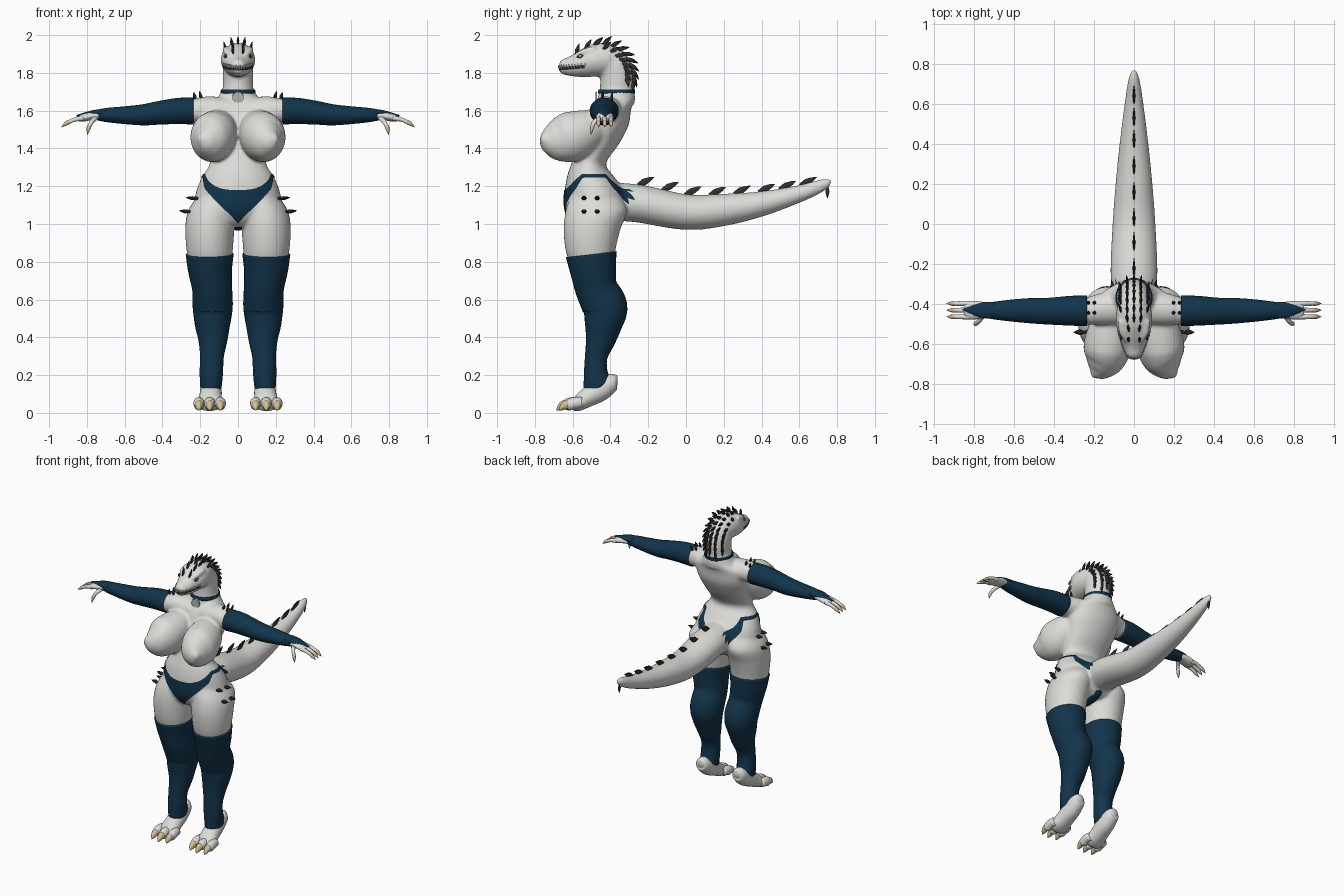
import bpy, bmesh, math
from mathutils import Vector as V
from mathutils.bvhtree import BVHTree

if "Cube" in bpy.data.objects:
    bpy.data.objects.remove(bpy.data.objects["Cube"])


def material(name, rgb):
    m = bpy.data.materials.new(name)
    m.use_nodes = True
    m.diffuse_color = (*rgb, 1)
    bsdf = m.node_tree.nodes["Principled BSDF"]
    bsdf.inputs["Base Color"].default_value = (*rgb, 1)
    bsdf.inputs["Roughness"].default_value = 0.7
    return m


SKIN = material("pale_skin", (0.72, 0.72, 0.69))
CLOTH = material("navy_cloth", (0.006, 0.034, 0.07))
SPIKE = material("charcoal_spike", (0.03, 0.03, 0.032))
CLAW = material("tan_claw", (0.66, 0.52, 0.3))
TAG = material("grey_metal", (0.45, 0.45, 0.45))


def spline(rows, i, t):
    a, b, c, d = (rows[max(0, min(len(rows) - 1, i + k))] for k in (-1, 0, 1, 2))
    return [q + 0.5 * t * (r - p + t * (2 * p - 5 * q + 4 * r - s + t * (3 * (q - r) + s - p)))
            for p, q, r, s in zip(a, b, c, d)]


def loft(bm, rows, side=(1, 0, 0), axis=None, n=32, steps=5):
    """Tube through rows of (x, y, z, radius along side, other radius)."""
    pts = [spline(rows, i, k / steps) for i in range(len(rows) - 1) for k in range(steps)]
    pts.append(list(rows[-1]))
    rings = []
    for i, p in enumerate(pts):
        t = V(axis) if axis else V(pts[min(i + 1, len(pts) - 1)][:3]) - V(pts[max(i - 1, 0)][:3])
        t.normalize()
        u = V(side) - t * V(side).dot(t)
        u.normalize()
        v = t.cross(u)
        ru, rv = max(p[3], 0.0008), max(p[4], 0.0008)
        rings.append([bm.verts.new(V(p[:3]) + u * ru * math.cos(a) + v * rv * math.sin(a))
                      for a in (2 * math.pi * k / n for k in range(n))])
    for r, q in zip(rings, rings[1:]):
        for k in range(n):
            bm.faces.new((r[k], r[(k + 1) % n], q[(k + 1) % n], q[k]))
    bm.faces.new(rings[0])
    bm.faces.new(rings[-1])


def finish(bm, name, mat, smooth=True):
    bmesh.ops.recalc_face_normals(bm, faces=bm.faces[:])
    me = bpy.data.meshes.new(name)
    bm.to_mesh(me)
    bm.free()
    me.materials.append(mat)
    for p in me.polygons:
        p.use_smooth = smooth
    ob = bpy.data.objects.new(name, me)
    bpy.context.scene.collection.objects.link(ob)
    return ob


def mirrored(rows, s):
    return [(s * r[0], *r[1:]) for r in rows]


def spike(bm, base, direction, length, w, h):
    d = V(direction).normalized()
    b = V(base) - d * 0.008
    side = (1, 0, 0) if abs(d.x) < 0.7 else (0, 1, 0)
    rows = [(*(b + d * length * f), w * k, h * k) for f, k in ((0, 0.5), (0.4, 1), (0.75, 0.6), (1, 0))]
    loft(bm, rows, side, d, 6, 1)


# Body: torso, head, tail, thighs and shoulders fused into one skin
bm = bmesh.new()
torso = [(1.72, -.365, .08, .088), (1.66, -.37, .115, .1), (1.61, -.395, .18, .105),
         (1.52, -.42, .185, .115), (1.42, -.465, .162, .108), (1.32, -.515, .15, .092),
         (1.25, -.505, .19, .125), (1.17, -.482, .222, .16), (1.08, -.475, .235, .166),
         (1.02, -.475, .2, .14), (.985, -.475, .1, .1)]
loft(bm, [(0, y, z, a, b) for z, y, a, b in torso], axis=(0, 0, -1))
neck = [(1.64, -.37, .1, .1), (1.7, -.368, .082, .09), (1.78, -.365, .08, .09),
        (1.85, -.385, .078, .085), (1.91, -.42, .06, .06)]
loft(bm, [(0, y, z, a, b) for z, y, a, b in neck])
head = [(-.325, 1.865, .03, .03), (-.36, 1.87, .065, .065), (-.43, 1.872, .087, .088),
        (-.5, 1.865, .09, .086), (-.56, 1.85, .074, .072), (-.62, 1.835, .053, .05),
        (-.66, 1.832, .036, .036), (-.672, 1.832, .015, .015)]
loft(bm, [(0, *h) for h in head], axis=(0, -1, 0))
tail = [(-.42, 1.12, .1, .1), (-.25, 1.108, .117, .1), (0, 1.063, .107, .094), (.2, 1.075, .092, .085),
        (.4, 1.107, .072, .066), (.6, 1.16, .047, .045), (.72, 1.205, .028, .032), (.768, 1.23, .008, .012)]
loft(bm, [(0, *t) for t in tail])
for s in (1, -1):
    loft(bm, mirrored([(.11, -.48, 1.15, .1, .13), (.137, -.475, 1.07, .128, .162), (.149, -.498, .97, .13, .15),
                       (.15, -.505, .85, .121, .13), (.147, -.49, .76, .106, .112)], s), axis=(0, 0, -1))
    loft(bm, mirrored([(.05, -.41, 1.6, .09, .07), (.16, -.425, 1.605, .08, .07),
                       (.22, -.433, 1.6, .07, .066), (.29, -.433, 1.6, .066, .062)], s), (0, 1, 0))
    loft(bm, mirrored([(.1, -.46, 1.53, .085, .085), (.115, -.53, 1.495, .112, .115),
                       (.132, -.61, 1.462, .12, .133), (.15, -.68, 1.447, .103, .115), (.175, -.73, 1.445, .065, .075),
                       (.195, -.758, 1.448, .026, .03), (.2, -.768, 1.448, .008, .008)], s))
    # Brow ridge
    loft(bm, mirrored([(.035, -.585, 1.893, .012, .01), (.055, -.54, 1.912, .02, .016),
                       (.062, -.48, 1.925, .02, .018)], s))
raw = finish(bm, "body", SKIN)
rm = raw.modifiers.new("fuse", "REMESH")
rm.mode, rm.voxel_size = "VOXEL", 0.009
sm = raw.modifiers.new("soften", "SMOOTH")
sm.factor, sm.iterations = 0.5, 5
bpy.context.view_layer.update()
baked = bpy.data.meshes.new_from_object(raw.evaluated_get(bpy.context.evaluated_depsgraph_get()))
raw.modifiers.clear()
raw.data = baked
if not baked.materials:
    baked.materials.append(SKIN)
for p in baked.polygons:
    p.use_smooth = True
tree = BVHTree.FromPolygons([v.co for v in baked.vertices], [p.vertices for p in baked.polygons])


def surface(target, outward):
    """Point on the skin found by looking from outside towards target."""
    d = V(outward).normalized()
    hit = tree.ray_cast(V(target) + d * 2, -d)
    return hit[0] if hit[0] else V(target)


# Briefs: a band that widens to a triangle front and back
bm = bmesh.new()
N, M = 96, 8
grid = []
for i in range(N):
    a = 2 * math.pi * i / N
    d = V((.2 * math.sin(a), -.15 * math.cos(a), 0)).normalized()
    t = .205 * abs(math.sin(a))
    top = 1.18 + .085 * min(t / .18, 1) ** 3
    low = min(1.245, max(1.0 + 1.15 * t, 1.245 - (.185 - t) * 2.6))
    grid.append([bm.verts.new(surface((0, -.48, low + (top - low) * k / M), d) + d * .005) for k in range(M + 1)])
for i in range(N):
    for k in range(M):
        quad = (grid[i][k], grid[(i + 1) % N][k], grid[(i + 1) % N][k + 1], grid[i][k + 1])
        if max(v.co.y for v in quad) < -.27:
            bm.faces.new(quad)
bmesh.ops.delete(bm, geom=[v for v in bm.verts if not v.link_faces], context="VERTS")
loft(bm, [(0, -.6, 1.035, .03, .01), (0, -.55, .995, .035, .015), (0, -.46, .98, .03, .015),
          (0, -.37, 1.0, .03, .015), (0, -.33, 1.05, .04, .01)])
finish(bm, "briefs", CLOTH)

# Collar and tag
bm = bmesh.new()
loft(bm, [(0, -.368, 1.69, .091, .097), (0, -.368, 1.7, .093, .099), (0, -.366, 1.712, .09, .097)], axis=(0, 0, 1))
finish(bm, "collar", CLOTH)
bm = bmesh.new()
loft(bm, [(0, -.47, 1.672, .03, .03), (0, -.479, 1.668, .03, .03)], axis=(0, -1, 0))
finish(bm, "collar_tag", TAG, False)

# Limbs, built for each side
for s, label in ((1, "left"), (-1, "right")):
    bm = bmesh.new()
    loft(bm, mirrored([(.15, -.502, .84, .127, .135), (.148, -.492, .76, .117, .123), (.137, -.475, .66, .106, .112),
                       (.134, -.43, .56, .106, .12), (.135, -.437, .47, .094, .1), (.133, -.452, .39, .078, .08),
                       (.138, -.475, .3, .063, .06), (.141, -.478, .22, .062, .062),
                       (.143, -.468, .15, .058, .075), (.143, -.463, .135, .055, .075)], s))
    finish(bm, label + "_stocking", CLOTH)

    bm, claws = bmesh.new(), bmesh.new()
    loft(bm, mirrored([(.143, -.362, .17, .02, .02), (.143, -.385, .165, .045, .045), (.143, -.45, .125, .056, .06),
                       (.146, -.52, .083, .06, .052), (.15, -.57, .05, .066, .04), (.15, -.6, .04, .055, .03)], s))
    for x in (.093, .15, .207):
        front = -.012 if x == .15 else 0
        loft(bm, mirrored([(x, -.55, .055, .025, .028), (x, -.59 + front, .052, .029, .031),
                           (x, -.62 + front, .042, .026, .03), (x, -.635 + front, .038, .012, .016)], s), n=16)
        loft(claws, mirrored([(x, -.605 + front, .046, .022, .024), (x, -.635 + front, .042, .022, .024),
                              (x, -.66 + front, .025, .013, .014), (x, -.672 + front, .012, .001, .001)], s), n=12)
    finish(bm, label + "_foot", SKIN)
    finish(claws, label + "_toe_claws", CLAW)

    bm = bmesh.new()
    loft(bm, mirrored([(.235, -.433, 1.598, .077, .071), (.32, -.433, 1.598, .074, .069), (.42, -.435, 1.588, .067, .062),
                       (.5, -.433, 1.578, .064, .056), (.6, -.432, 1.576, .056, .047), (.7, -.432, 1.577, .044, .037),
                       (.75, -.43, 1.577, .036, .027)], s), (0, 1, 0))
    # Pointed flap over the back of the hand
    loft(bm, mirrored([(.7, -.43, 1.59, .042, .02), (.77, -.43, 1.588, .036, .014), (.855, -.427, 1.573, .002, .004)], s), (0, 1, 0))
    finish(bm, label + "_sleeve", CLOTH)

    bm, claws = bmesh.new(), bmesh.new()
    loft(bm, mirrored([(.72, -.432, 1.575, .034, .024), (.77, -.43, 1.573, .044, .023),
                       (.82, -.43, 1.562, .046, .02), (.845, -.43, 1.555, .036, .013)], s), (0, 1, 0))
    digits = [((.82, y, 1.56), (.865, y, 1.553), (.905, y, 1.535), (.935, y, 1.512)) for y in (-.397, -.43, -.463)]
    digits.append(((.75, -.45, 1.565), (.775, -.485, 1.54), (.79, -.498, 1.51), (.797, -.503, 1.472)))
    for a, b, c, d in digits:
        loft(bm, mirrored([(*a, .014, .014), (*b, .012, .012), (*c, .01, .01)], s), (0, 1, 0), n=10)
        loft(claws, mirrored([(*b, .006, .006), (*c, .0115, .0115), (*d, .001, .001)], s), (0, 1, 0), n=8)
    finish(bm, label + "_hand", SKIN)
    finish(claws, label + "_finger_claws", CLAW)

    # Hip and shoulder spikes
    bm = bmesh.new()
    for y in (-.54, -.47):
        for z in (1.065, 1.135):
            spike(bm, surface((0, y, z), (s, 0, 0)), (s, 0, .12), .055, .014, .012)
    for y in (-.445, -.395):
        for x in (.195, .225):
            spike(bm, surface((s * x, y, 1.6), (0, 0, 1)), (s * .3, .2, 1), .045, .009, .009)
    finish(bm, label + "_side_spikes", SPIKE, False)

    # Eye with a dark slit
    bm = bmesh.new()
    e = surface((0, -.535, 1.882), (s, -.35, .1))
    loft(bm, [(e.x, e.y - .022, e.z - .004, .002, .002), (e.x, e.y, e.z, .009, .011),
              (e.x, e.y + .022, e.z + .004, .002, .002)], n=16)
    finish(bm, label + "_eye_rim", SPIKE)
    bm = bmesh.new()
    loft(bm, [(e.x + s * .004, e.y - .013, e.z, .001, .001), (e.x + s * .004, e.y - .002, e.z, .008, .008),
              (e.x + s * .004, e.y + .01, e.z, .001, .001)], n=12)
    finish(bm, label + "_eye", TAG)

# Tail spikes
bm = bmesh.new()
for y in (-.25, -.12, .0, .13, .26, .39, .5, .61):
    spike(bm, surface((0, y, 1), (0, 0, 1)), (0, 1, .5), .1, .007, .021)
finish(bm, "tail_spikes", SPIKE, False)

# Crest: a centre row and paired rows from the brow down the neck
bm = bmesh.new()
for row in (0, 1, -1, 2, -2):
    first, last, count = ((118, -28, 10), (150, -22, 12), (105, -15, 8))[abs(row)]
    for i in range(count):
        ang = math.radians(first + (last - first) * i / (count - 1))
        out = V((0, math.cos(ang), math.sin(ang)))
        x = row * (.026 if ang > 2.2 else .033)
        back = V((row * .1, math.sin(ang), -math.cos(ang)))
        lift = .2 if ang > 2 else .55
        spike(bm, surface((x, -.4, 1.8), out), back + out * lift, .062, .007, .013)
finish(bm, "crest_spikes", SPIKE, False)

# Mouth line and teeth around the snout
bm, teeth = bmesh.new(), bmesh.new()
line = []
for i in range(25):
    f = -1 + i / 12
    ang = f * 1.5
    d = V((math.sin(ang), -math.cos(ang), 0))
    z = 1.822 + .012 * f * f
    c = (0, -.6 + .07 * f * f, z)
    line.append([bm.verts.new(surface((c[0], c[1], z + h), d) + d * .003) for h in (-.009, .009)])
    spike(teeth, surface(c, d) + d * .003 + V((0, 0, .012)), (0, 0, -1), .022, .0045, .0045)
for a, b in zip(line, line[1:]):
    bm.faces.new((a[0], b[0], b[1], a[1]))
finish(bm, "mouth", SPIKE)
finish(teeth, "teeth", SKIN, False)
